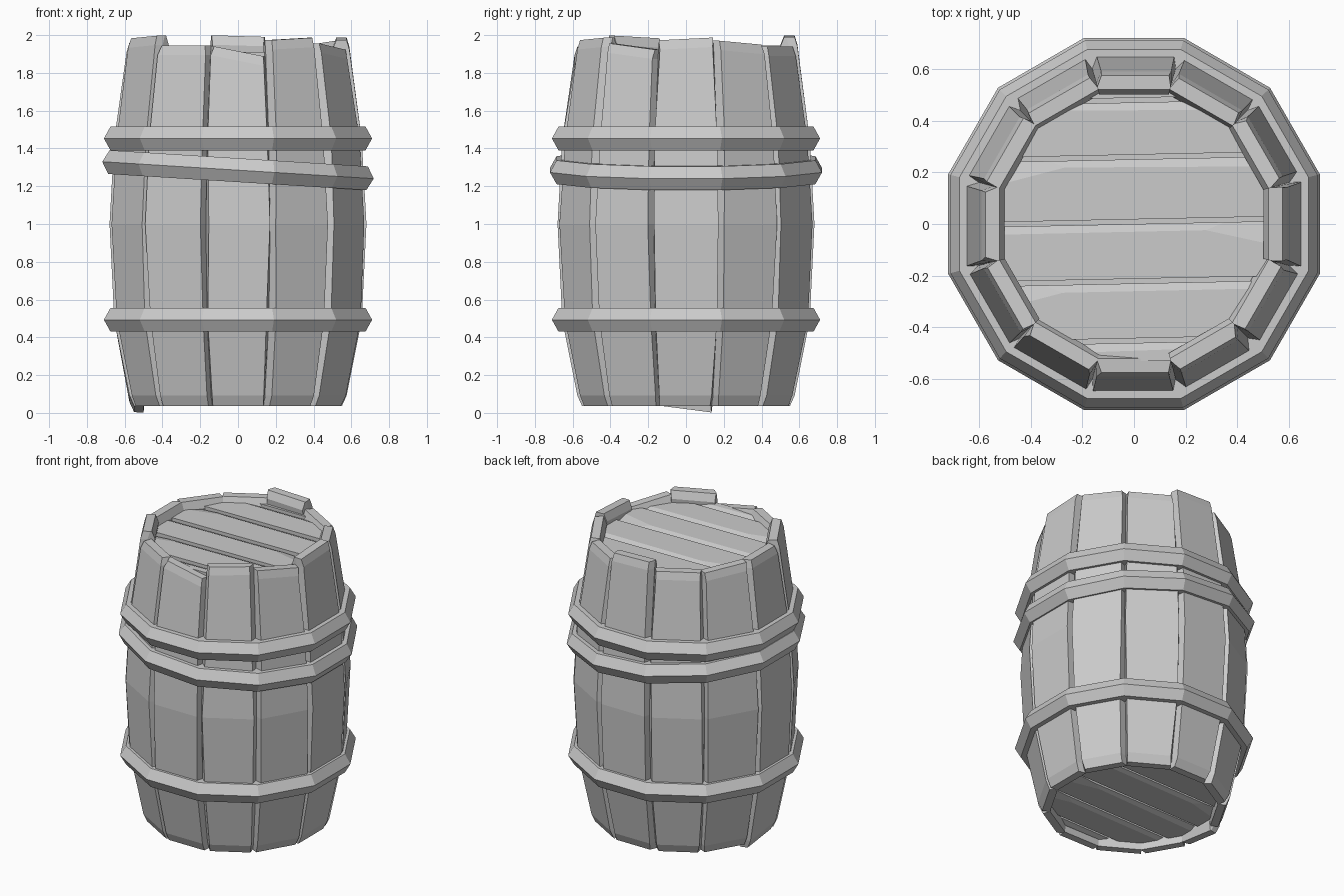
import bpy, bmesh, math, random
from mathutils import Vector, Matrix

random.seed(7)
if "Cube" in bpy.data.objects:
    bpy.data.objects.remove(bpy.data.objects["Cube"])

SIDES = 12
TAN = math.tan(math.pi / SIDES)

grey = bpy.data.materials.new("plain_grey")
grey.use_nodes = True
grey.diffuse_color = (0.6, 0.6, 0.6, 1)
grey.node_tree.nodes["Principled BSDF"].inputs["Base Color"].default_value = (0.6, 0.6, 0.6, 1)


def finish(bm, name):
    bmesh.ops.recalc_face_normals(bm, faces=bm.faces)
    mesh = bpy.data.meshes.new(name)
    bm.to_mesh(mesh)
    bm.free()
    mesh.materials.append(grey)
    obj = bpy.data.objects.new(name, mesh)
    bpy.context.collection.objects.link(obj)
    return obj


def bridge(bm, loops, closed):
    """Skin a list of equal vertex loops; cap the ends unless closed."""
    n = len(loops[0])
    pairs = list(zip(loops, loops[1:]))
    if closed:
        pairs.append((loops[-1], loops[0]))
    for a, b in pairs:
        for i in range(n):
            j = (i + 1) % n
            bm.faces.new((a[i], a[j], b[j], b[i]))
    if not closed:
        bm.faces.new(loops[0])
        bm.faces.new(loops[-1])


# Staves: bowed planks with chamfered long edges and uneven ends
def stave(index, top, top_slope, bottom, bottom_slope):
    angle = index * math.tau / SIDES
    out = Vector((math.cos(angle), math.sin(angle), 0))
    side = Vector((-out.y, out.x, 0))
    rings = [  # height, outer radius, thickness, end slope
        (bottom, 0.55, 0.05, bottom_slope),
        (bottom + 0.055, 0.575, 0.08, bottom_slope),
        (0.49, 0.655, 0.1, 0),
        (1.0, 0.68, 0.1, 0),
        (1.45, 0.655, 0.1, 0),
        (top - 0.05, 0.59, 0.09, top_slope),
        (top, 0.575, 0.055, top_slope),
    ]
    bm = bmesh.new()
    loops = []
    left, right = (random.uniform(0.012, 0.03) for _ in range(2))
    for z, r, thick, slope in rings:
        a = left + random.uniform(-0.008, 0.008)
        b = right + random.uniform(-0.008, 0.008)
        section = [(r, r * TAN - a), (r - 0.045, (r - 0.045) * TAN),
                   (r - thick, (r - thick) * TAN), (r - thick, -(r - thick) * TAN),
                   (r - 0.045, -(r - 0.045) * TAN), (r, -r * TAN + b)]
        loops.append([bm.verts.new(out * d + side * s + Vector((0, 0, z + slope * s)))
                      for d, s in section])
    bridge(bm, loops, False)
    finish(bm, f"stave_{index + 1}")


tops = [1.98, 1.96, 1.94, 1.995, 1.945, 1.95, 1.96, 1.99, 1.945, 1.915, 1.98, 1.94]
slopes = {0: 0.05, 1: -0.08, 3: 0.03, 5: 0.06, 7: 0.05, 9: -0.2, 10: 0.05, 11: -0.12}
for i, top in enumerate(tops):
    low = i == 6
    stave(i, top, slopes.get(i, 0), 0.02 if low else 0.036, 0.13 if low else 0)


# Hoops: twelve-sided bands with a ridge around the middle
def hoop(name, z, radius, tilt=0):
    bm = bmesh.new()
    profile = [(0.6, 0.063), (radius - 0.035, 0.063), (radius, 0),
               (radius - 0.035, -0.063), (0.6, -0.063)]
    loops = []
    for i in range(SIDES):
        angle = (i + 0.5) * math.tau / SIDES
        loops.append([bm.verts.new((math.cos(angle) * r * math.hypot(1, TAN),
                                    math.sin(angle) * r * math.hypot(1, TAN), h))
                      for r, h in profile])
    bridge(bm, loops, True)
    bm.transform(Matrix.Translation((0, 0, z)) @ Matrix.Rotation(tilt, 4, "Y"))
    finish(bm, name)


hoop("lower_hoop", 0.493, 0.71)
hoop("upper_hoop", 1.453, 0.71)
hoop("slipped_hoop", 1.285, 0.72, 0.0624)


# Ends: a twelve-sided disc sliced into planks over a backing board
def disc(radius, depth, z):
    bm = bmesh.new()
    bmesh.ops.create_cone(bm, cap_ends=True, segments=SIDES, radius1=radius, radius2=radius,
                          depth=depth, matrix=Matrix.Translation((0, 0, z))
                          @ Matrix.Rotation(math.pi / SIDES, 4, "Z"))
    return bm


def slice_off(bm, point, normal):
    """Remove what lies beyond the plane and cap the cut."""
    geom = bm.verts[:] + bm.edges[:] + bm.faces[:]
    cut = bmesh.ops.bisect_plane(bm, geom=geom, plane_co=point, plane_no=normal, clear_outer=True)
    edges = [e for e in cut["geom_cut"] if isinstance(e, bmesh.types.BMEdge)]
    if edges:
        bmesh.ops.contextual_create(bm, geom=edges)


def barrel_end(name, face_z, up, gap):
    seams = [-0.7, -0.46, -0.23, 0, 0.25, 0.47, 0.7]
    for i, (low, high) in enumerate(zip(seams, seams[1:])):
        bm = disc(0.55, 0.06, face_z - up * 0.03)
        slice_off(bm, (0, low + gap, 0), (0, -1, 0))
        slice_off(bm, (0, high, 0), (0, 1, 0))
        # worn sloping edge, then a chipped corner
        slice_off(bm, (0, high - 0.03, face_z), (random.uniform(-0.01, 0.01), 0.4, up))
        chip = random.choice((-1, 1))
        slice_off(bm, (chip * 0.3, high - 0.035, face_z), (chip * 0.06, 0.25, up))
        bm.transform(Matrix.Rotation(math.radians(1.2), 4, "Z"))
        finish(bm, f"{name}_plank_{i + 1}")
    finish(disc(0.54, 0.03, face_z - up * 0.06), f"{name}_backing")


barrel_end("lid", 1.91, 1, 0.018)
barrel_end("base", 0.08, -1, 0.028)
